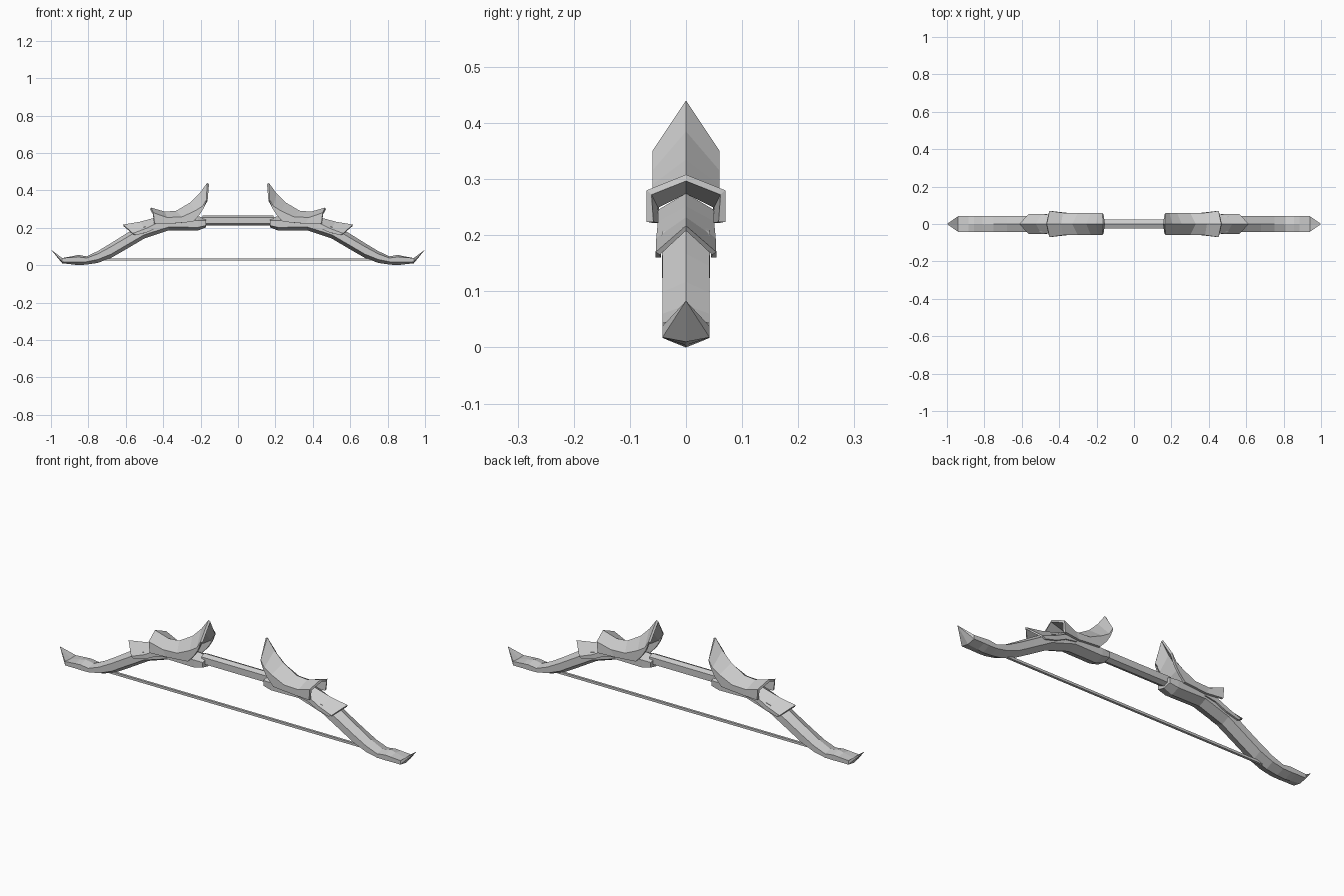
import bpy


def loft(name, rings, closed=True, caps=True, tip=None, mirror=True, thickness=0):
    """Skin a row of equal-sized sections; optionally end in a point."""
    n = len(rings[0])
    verts = [p for ring in rings for p in ring]
    faces = []
    for r in range(len(rings) - 1):
        for i in range(n if closed else n - 1):
            j = (i + 1) % n
            a, b = r * n, (r + 1) * n
            faces.append((a + i, b + i, b + j, a + j))
    last = (len(rings) - 1) * n
    if closed and caps:
        faces.append(tuple(range(n)))
        if tip is None:
            faces.append(tuple(last + i for i in reversed(range(n))))
    if tip is not None:
        verts.append(tip)
        faces += [(last + i, len(verts) - 1, last + (i + 1) % n) for i in range(n)]
    mesh = bpy.data.meshes.new(name)
    mesh.from_pydata(verts, [], faces)
    obj = bpy.data.objects.new(name, mesh)
    bpy.context.collection.objects.link(obj)
    if thickness:
        s = obj.modifiers.new("shell", 'SOLIDIFY')
        s.thickness = thickness
        s.offset = -1
    if mirror:
        obj.modifiers.new("both_sides", 'MIRROR').use_axis[0] = True
    return obj


def hexagon(x, bottom, low, high, top, w):
    return [(x, -w, low), (x, -w, high), (x, 0, top),
            (x, w, high), (x, w, low), (x, 0, bottom)]


def roof(w, ridge, high, low):
    """Five-point plate section; each level is an (x, z) pair."""
    return [(low[0], -w, low[1]), (high[0], -w, high[1]), (ridge[0], 0, ridge[1]),
            (high[0], w, high[1]), (low[0], w, low[1])]


# grip bar
loft("grip", [hexagon(x, 0.212, 0.222, 0.255, 0.265, 0.023) for x in (-0.19, 0.19)],
     mirror=False)

# recurved limbs: x, bottom, lower side, upper side, ridge, half width
limb = [
    (0.17, 0.203, 0.212, 0.238, 0.25, 0.04),
    (0.215, 0.185, 0.202, 0.24, 0.262, 0.044),
    (0.37, 0.186, 0.204, 0.235, 0.258, 0.044),
    (0.50, 0.143, 0.163, 0.205, 0.228, 0.043),
    (0.60, 0.084, 0.105, 0.145, 0.167, 0.042),
    (0.68, 0.038, 0.058, 0.098, 0.117, 0.042),
    (0.75, 0.012, 0.03, 0.06, 0.075, 0.042),
    (0.81, 0.003, 0.018, 0.038, 0.047, 0.042),
    (0.855, 0.0, 0.017, 0.044, 0.055, 0.042),
    (0.885, 0.004, 0.018, 0.042, 0.048, 0.042),
    (0.94, 0.010, 0.018, 0.038, 0.036, 0.042),
]
loft("limbs", [hexagon(*r) for r in limb], tip=(1.0, 0, 0.083))

# large curved blade plates next to the grip
loft("blade_plates", [
    roof(0.060, (0.165, 0.440), (0.169, 0.350), (0.169, 0.342)),
    roof(0.060, (0.205, 0.385), (0.190, 0.315), (0.183, 0.305)),
    roof(0.060, (0.255, 0.335), (0.230, 0.290), (0.205, 0.270)),
    roof(0.060, (0.330, 0.291), (0.300, 0.258), (0.240, 0.232)),
    roof(0.060, (0.390, 0.286), (0.380, 0.255), (0.360, 0.222)),
    roof(0.070, (0.466, 0.308), (0.452, 0.280), (0.447, 0.224)),
], closed=False, thickness=0.012)

# smaller pointed plates further out
loft("outer_plates", [
    roof(0.050, (0.380, 0.275), (0.370, 0.245), (0.365, 0.215)),
    roof(0.050, (0.450, 0.252), (0.435, 0.225), (0.425, 0.205)),
    roof(0.053, (0.525, 0.232), (0.495, 0.195), (0.480, 0.178)),
    roof(0.054, (0.614, 0.217), (0.562, 0.170), (0.545, 0.160)),
], closed=False, thickness=0.009)

# bow string
r = 0.006
loft("string", [[(x, -r, 0.03 - r), (x, -r, 0.03 + r), (x, r, 0.03 + r), (x, r, 0.03 - r)]
                for x in (-0.76, 0.76)], mirror=False)
